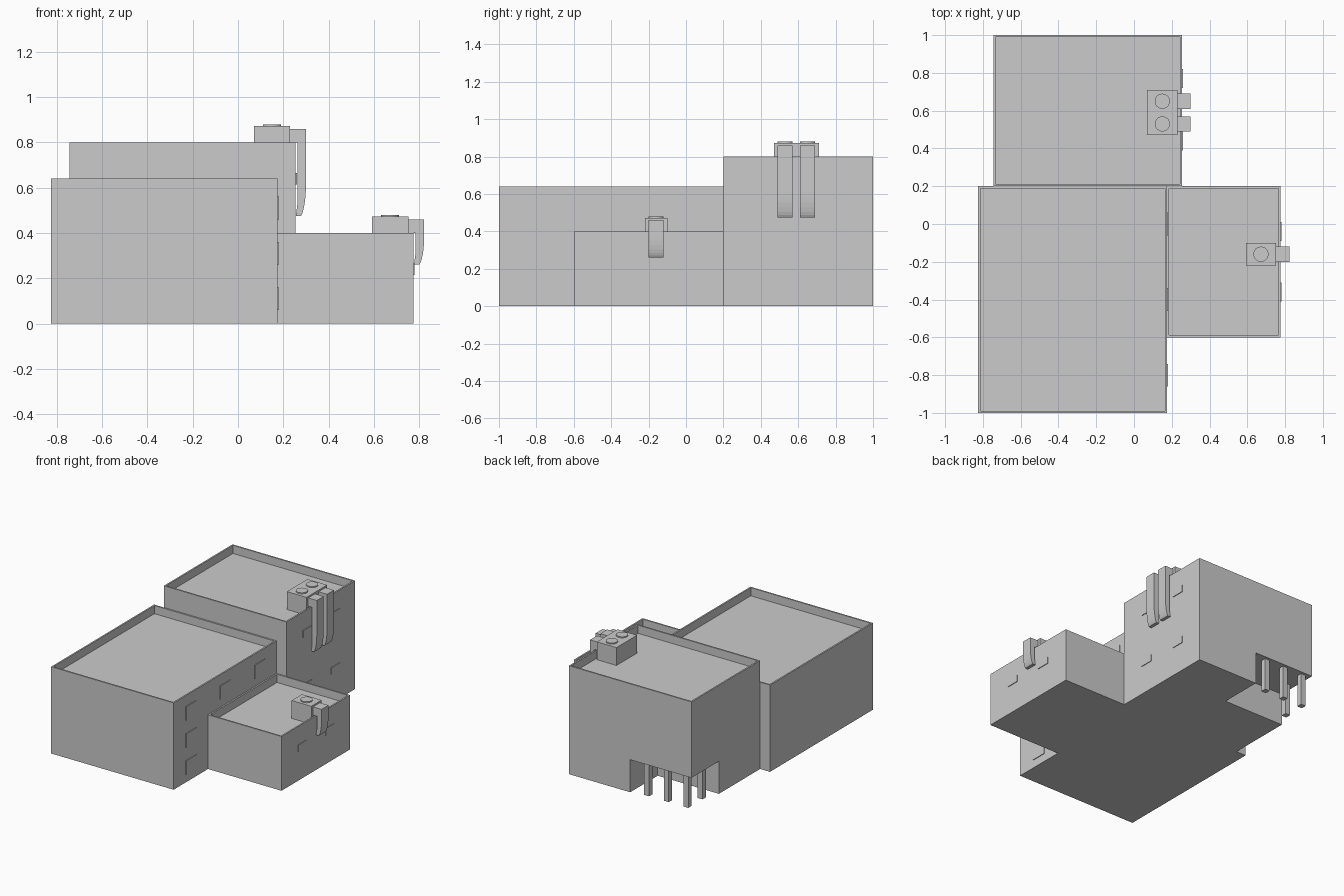
import bpy, bmesh, math

if "Cube" in bpy.data.objects:
    bpy.data.objects.remove(bpy.data.objects["Cube"])


def finish(name, bm):
    bmesh.ops.recalc_face_normals(bm, faces=bm.faces)
    mesh = bpy.data.meshes.new(name)
    bm.to_mesh(mesh)
    bm.free()
    ob = bpy.data.objects.new(name, mesh)
    bpy.context.collection.objects.link(ob)
    return ob


def box_bm(x0, x1, y0, y1, z0, z1):
    bm = bmesh.new()
    bmesh.ops.create_cube(bm, size=1)
    for v in bm.verts:
        v.co.x = x1 if v.co.x > 0 else x0
        v.co.y = y1 if v.co.y > 0 else y0
        v.co.z = z1 if v.co.z > 0 else z0
    return bm


def box(name, *b):
    return finish(name, box_bm(*b))


ROOF_DROP = 0.06


# block whose flat roof sits below a thin parapet
def block(name, x0, x1, y0, y1, h):
    bm = box_bm(x0, x1, y0, y1, 0, h)
    top = max(bm.faces, key=lambda f: f.calc_center_median().z)
    bmesh.ops.inset_region(bm, faces=[top], thickness=0.016)
    ext = bmesh.ops.extrude_face_region(bm, geom=[top])
    for g in ext["geom"]:
        if isinstance(g, bmesh.types.BMVert):
            g.co.z -= ROOF_DROP
    if top.is_valid:
        bmesh.ops.delete(bm, geom=[top], context='FACES_ONLY')
    return finish(name, bm)


# building volumes
block("main_block", -0.825, 0.175, -1.0, 0.2, 0.64)
tall = block("tall_block", -0.745, 0.255, 0.2, 1.0, 0.80)
block("low_block", 0.175, 0.775, -0.6, 0.2, 0.40)

# open entrance corner cut from the tall block
cutter = box("entrance_cutter", -0.9, -0.245, 0.68, 1.2, -0.2, 0.24)
cutter.hide_render = True
mod = tall.modifiers.new("entrance", 'BOOLEAN')
mod.operation = 'DIFFERENCE'
mod.solver = 'EXACT'
mod.object = cutter
bpy.context.view_layer.objects.active = tall
bpy.ops.object.modifier_apply(modifier=mod.name)
bpy.data.objects.remove(cutter)

# entrance pillars
for px, py in ((-0.685, 0.96), (-0.525, 0.96), (-0.365, 0.96), (-0.685, 0.795)):
    box("pillar", px - 0.02, px + 0.02, py - 0.02, py + 0.02, 0, 0.245)


# windows on the right-hand walls
def window(x, y, z, w, h):
    box("window", x - 0.005, x + 0.005, y - w / 2, y + w / 2, z - h / 2, z + h / 2)


for y, z in ((-0.8, 0.11), (-0.8, 0.31), (-0.8, 0.51), (-0.4, 0.51), (0.0, 0.51)):
    window(0.175, y, z, 0.12, 0.10)
for y in (0.44, 0.77):
    for z in (0.24, 0.64):
        window(0.255, y, z, 0.10, 0.05)
for y in (-0.36, -0.04):
    window(0.775, y, 0.24, 0.10, 0.05)


# duct: bent profile over the parapet and down the wall, curving in at the end
def duct(x, y, z, bottom):
    pts = [(x - 0.07, z), (x, z)]
    ry = min(0.14, (z - bottom) * 0.6)
    for i in range(7):
        a = math.radians(75) * i / 6
        pts.append((x - 0.03 * (1 - math.cos(a)), bottom + ry * (1 - math.sin(a) / math.sin(math.radians(75)))))
    pts += [(x - 0.045, bottom), (x - 0.038, bottom + 0.05),
            (x - 0.038, z - 0.06), (x - 0.07, z - 0.06)]
    bm = bmesh.new()
    f = bm.faces.new([bm.verts.new((px, y - 0.04, pz)) for px, pz in pts])
    ext = bmesh.ops.extrude_face_region(bm, geom=[f])
    bmesh.ops.translate(bm, vec=(0, 0.08, 0),
                        verts=[g for g in ext["geom"] if isinstance(g, bmesh.types.BMVert)])
    return finish("duct", bm)


# rooftop cooling unit: housing, round fan cover and duct
def roof_unit(x, y, roof, bottom):
    top = roof + 0.072
    box("unit_housing", x - 0.08, x + 0.08, y - 0.06, y + 0.06, roof - ROOF_DROP, top)
    bm = bmesh.new()
    bmesh.ops.create_cone(bm, cap_ends=True, segments=32, radius1=0.04, radius2=0.04, depth=0.02)
    bmesh.ops.translate(bm, vec=(x, y, top - 0.002), verts=bm.verts)
    finish("fan_cover", bm)
    duct(x + 0.15, y, roof + 0.06, bottom)


roof_unit(0.15, 0.65, 0.80, 0.475)
roof_unit(0.15, 0.53, 0.80, 0.475)
roof_unit(0.672, -0.16, 0.40, 0.26)
